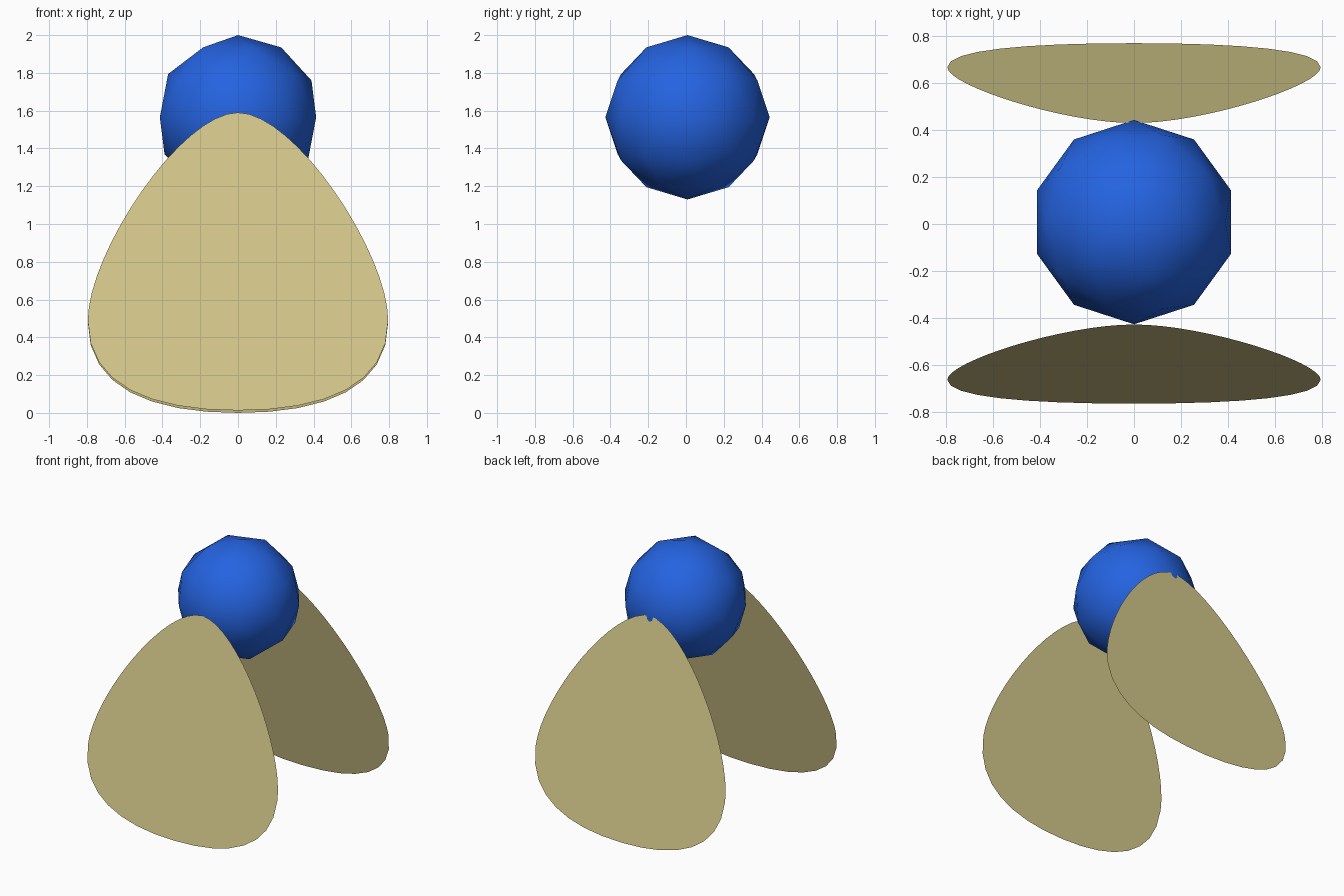
import bpy, bmesh
from mathutils import Vector
from mathutils.geometry import interpolate_bezier

if "Cube" in bpy.data.objects:
    bpy.data.objects.remove(bpy.data.objects["Cube"])


def material(name, color):
    m = bpy.data.materials.new(name)
    m.diffuse_color = color
    m.use_nodes = True
    m.node_tree.nodes["Principled BSDF"].inputs["Base Color"].default_value = m.diffuse_color
    return m


blue = material("blue", (0.018, 0.125, 0.75, 1))
tan = material("tan", (0.66, 0.578, 0.254, 1))

# Low-poly ball head, smooth shaded
bpy.ops.mesh.primitive_ico_sphere_add(subdivisions=2, radius=0.435,
                                      location=(0, 0.008, 1.565))
head = bpy.context.object
head.name = "head"
head.data.materials.append(blue)
bpy.ops.object.shade_smooth()

# Half outline of a wing (x = half width, y = height fraction times 1.59)
TOP, WIDE = 1.59, (0.795, 0.48)
upper = interpolate_bezier(Vector((0, TOP)), Vector((0.30, TOP)),
                           Vector((0.795, 0.84)), Vector(WIDE), 17)
lower = interpolate_bezier(Vector(WIDE), Vector((0.795, 0.13)),
                           Vector((0.46, 0)), Vector((0, 0)), 9)
half = [Vector(p) for p in upper + lower[1:]]
outline = half + [Vector((-p.x, p.y)) for p in half[-2:0:-1]]


def wing(name, tip, base):
    """Flat petal leaning from base (y, z) up to tip (y, z), facing outward."""
    tip, base = Vector(tip), Vector(base)
    bm = bmesh.new()
    verts = []
    for p in outline:
        yz = base.lerp(tip, p.y / TOP)
        verts.append(bm.verts.new((p.x, yz.x, yz.y)))
    face = bm.faces.new(verts)
    face.normal_update()
    if face.normal.y * base.x < 0:
        face.normal_flip()
    mesh = bpy.data.meshes.new(name)
    bm.to_mesh(mesh)
    bm.free()
    mesh.materials.append(tan)
    bpy.context.collection.objects.link(bpy.data.objects.new(name, mesh))


# Two wings leaning against the head
wing("front_wing", (-0.428, 1.59), (-0.765, 0.013))
wing("back_wing", (0.43, 1.59), (0.77, 0.0))
